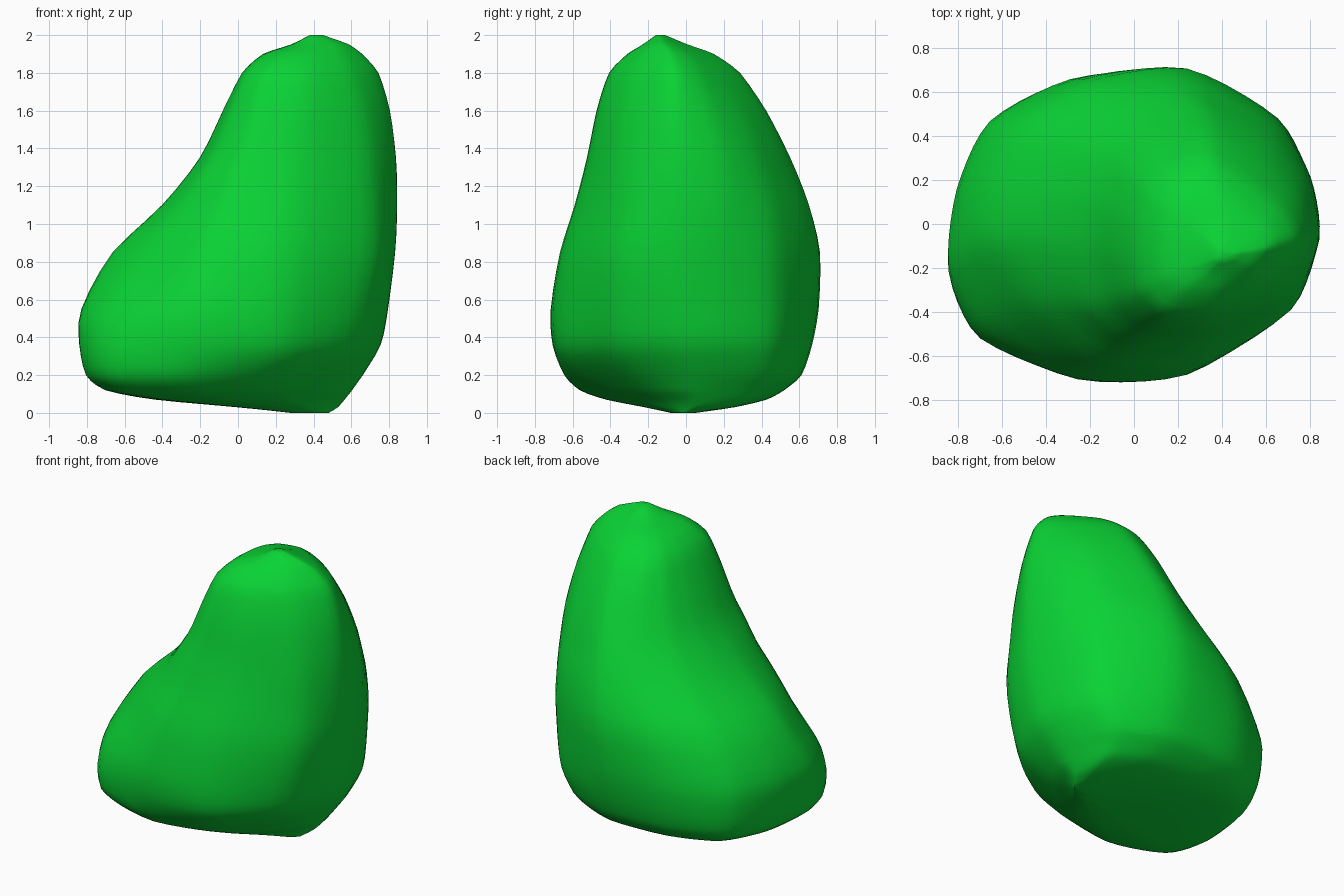
import bpy, bmesh

if "Cube" in bpy.data.objects:
    bpy.data.objects.remove(bpy.data.objects["Cube"])

# Key outlines (counter-clockwise from the right side) at five heights
OUTLINES = [
    (0.06, [(.65, .02), (.63, .25), (.54, .47), (.24, .6), (-.25, .58), (-.6, .44),
            (-.76, .14), (-.8, -.25), (-.72, -.53), (-.32, -.67), (.15, -.52), (.48, -.23)]),
    (0.31, [(.76, -.03), (.74, .22), (.63, .48), (.24, .66), (-.28, .64), (-.65, .47),
            (-.8, .15), (-.845, -.25), (-.71, -.54), (-.25, -.71), (.25, -.68), (.62, -.39)]),
    (0.80, [(.835, -.08), (.8, .2), (.67, .48), (.25, .72), (-.22, .66), (-.54, .45),
            (-.67, .17), (-.69, -.08), (-.51, -.39), (-.17, -.67), (.28, -.67), (.73, -.4)]),
    (1.25, [(.845, -.08), (.8, .2), (.62, .42), (.25, .6), (-.02, .5), (-.19, .34),
            (-.27, .12), (-.28, -.11), (-.21, -.38), (-.02, -.54), (.32, -.54), (.7, -.36)]),
    (1.80, [(.75, -.08), (.68, .06), (.53, .18), (.35, .28), (.16, .24), (.07, .14),
            (.03, .0), (.02, -.15), (.04, -.3), (.14, -.4), (.36, -.4), (.6, -.28)]),
]

# Silhouette: height, x min, x max, y min, y max
EXTENTS = [
    (0.00, .28, .48, -.08, .05), (0.03, .00, .53, -.22, .26),
    (0.07, -.45, .565, -.43, .43), (0.12, -.71, .605, -.57, .52),
    (0.20, -.81, .66, -.65, .615), (0.36, -.843, .76, -.71, .67),
    (0.55, -.838, .795, -.72, .705), (0.85, -.67, .835, -.67, .715),
    (1.10, -.40, .845, -.59, .66), (1.35, -.20, .84, -.525, .56),
    (1.60, -.08, .81, -.475, .43), (1.80, .02, .75, -.41, .29),
    (1.90, .13, .66, -.31, .15), (1.95, .28, .59, -.23, .01),
    (2.00, .38, .45, -.16, -.11),
]
SOFTNESS = .6  # 0 = straight facets, 1 = fully rounded


def spline(a, b, c, d, t):
    """Catmull-Rom blend of four tuples, mixed with a straight line."""
    out = []
    for p, q, r, s in zip(a, b, c, d):
        curve = q + .5 * t * (r - p + t * (2*p - 5*q + 4*r - s + t * (3*(q - r) + s - p)))
        line = q + (r - q) * t
        out.append(line + (curve - line) * SOFTNESS)
    return out


def outline_at(z):
    """Blend the key outlines at a height."""
    z = min(max(z, OUTLINES[0][0]), OUTLINES[-1][0])
    for (z0, lo), (z1, hi) in zip(OUTLINES, OUTLINES[1:]):
        if z <= z1:
            t = (z - z0) / (z1 - z0)
            return [[p + (q - p) * t for p, q in zip(a, b)] for a, b in zip(lo, hi)]


def fit(values, lo, hi):
    a, b = min(values), max(values)
    return [lo + (v - a) / (b - a) * (hi - lo) for v in values]


def ring(z, x0, x1, y0, y1, steps=5):
    pts = outline_at(z)
    n = len(pts)
    fine = [spline(pts[i-1], pts[i], pts[(i+1) % n], pts[(i+2) % n], k / steps)
            for i in range(n) for k in range(steps)]
    xs = fit([p[0] for p in fine], x0, x1)
    ys = fit([p[1] for p in fine], y0, y1)
    return [(x, y, z) for x, y in zip(xs, ys)]


# Loft the rings into one closed boulder
bm = bmesh.new()
levels = []
last = len(EXTENTS) - 1
for i in range(last):
    keys = [EXTENTS[min(max(i + o, 0), last)] for o in (-1, 0, 1, 2)]
    levels += [spline(*keys, k / 3) for k in range(3)]
levels.append(EXTENTS[-1])
rings = [[bm.verts.new(p) for p in ring(*lv)] for lv in levels]
for lo, hi in zip(rings, rings[1:]):
    for i in range(len(lo)):
        bm.faces.new((lo[i-1], lo[i], hi[i], hi[i-1]))
bm.faces.new(rings[0][::-1])
bm.faces.new(rings[-1])

# Soften small ripples on the sides, leaving the end caps alone
inner = [v for r in rings[3:-4] for v in r]
for _ in range(3):
    bmesh.ops.smooth_vert(bm, verts=inner, factor=.3,
                          use_axis_x=True, use_axis_y=True)
bmesh.ops.recalc_face_normals(bm, faces=bm.faces)
for f in bm.faces:
    f.smooth = True
mesh = bpy.data.meshes.new("boulder")
bm.to_mesh(mesh)
bm.free()
boulder = bpy.data.objects.new("boulder", mesh)
bpy.context.collection.objects.link(boulder)

# Green surface
green = bpy.data.materials.new("green")
green.diffuse_color = (0.003, 0.65, 0.035, 1)
green.use_nodes = True
green.node_tree.nodes["Principled BSDF"].inputs["Base Color"].default_value = green.diffuse_color
mesh.materials.append(green)
